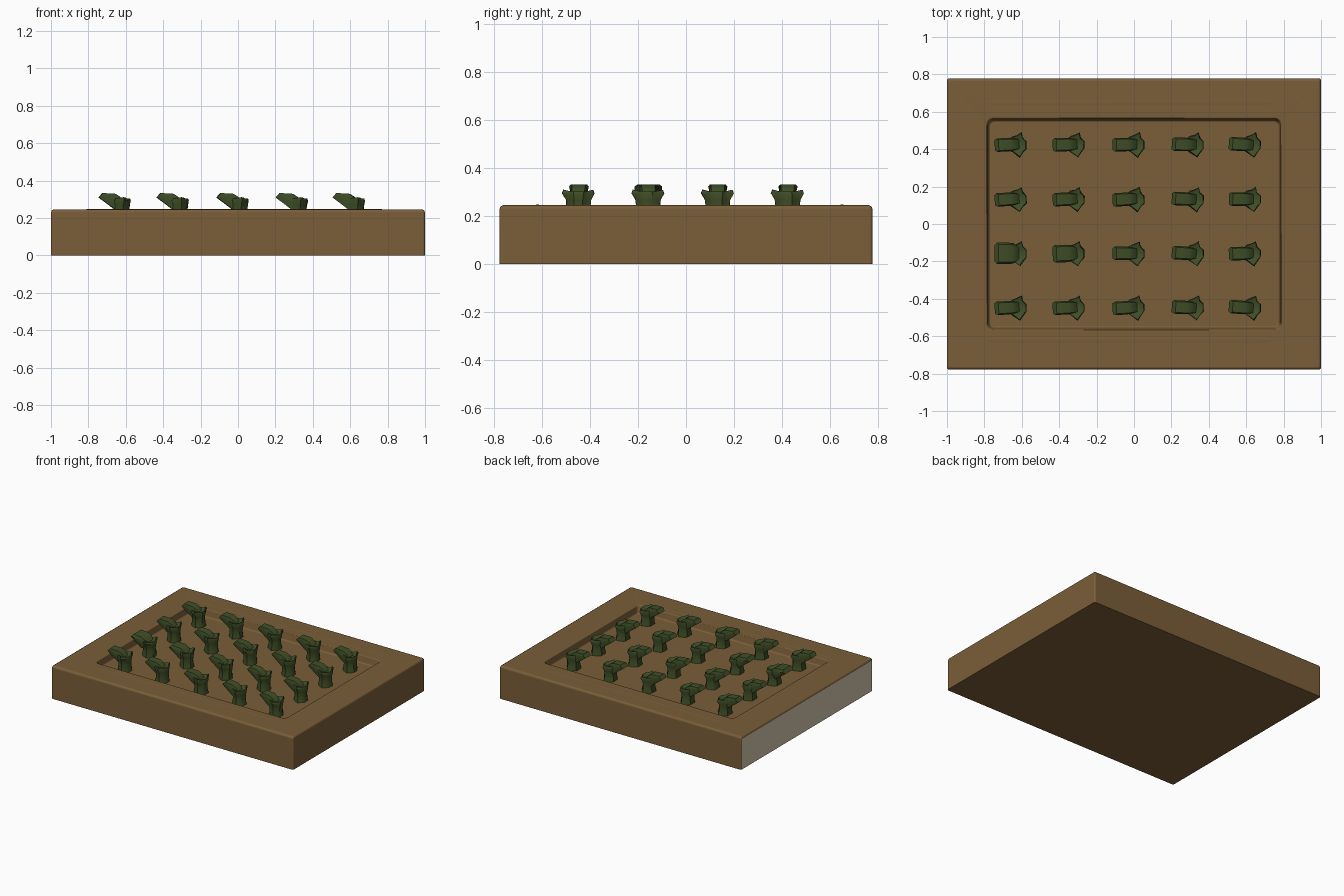
import bpy, bmesh, math, random
from mathutils import Matrix, Vector

if "Cube" in bpy.data.objects:
    bpy.data.objects.remove(bpy.data.objects["Cube"])

random.seed(4)
FLOOR = 0.19


def material(name, rgb):
    m = bpy.data.materials.new(name)
    m.diffuse_color = (*rgb, 1)
    m.use_nodes = True
    m.node_tree.nodes["Principled BSDF"].inputs["Base Color"].default_value = m.diffuse_color
    return m


brown = material("earth brown", (0.195, 0.112, 0.040))
pale = material("pale grey end", (0.64, 0.56, 0.42))
green = material("leaf green", (0.050, 0.078, 0.020))


def loft(bm, rings):
    """Skin a list of equal-length point rings and cap both ends."""
    vs = [[bm.verts.new(p) for p in r] for r in rings]
    n = len(vs[0])
    for a, b in zip(vs, vs[1:]):
        for i in range(n):
            j = (i + 1) % n
            bm.faces.new((a[i], a[j], b[j], b[i]))
    bm.faces.new(vs[0][::-1])
    bm.faces.new(vs[-1])


def finish(bm, name, mats, angle):
    bmesh.ops.recalc_face_normals(bm, faces=bm.faces)
    me = bpy.data.meshes.new(name)
    bm.to_mesh(me)
    bm.free()
    for m in mats:
        me.materials.append(m)
    ob = bpy.data.objects.new(name, me)
    bpy.context.collection.objects.link(ob)
    bpy.ops.object.select_all(action='DESELECT')
    ob.select_set(True)
    bpy.context.view_layer.objects.active = ob
    bpy.ops.object.shade_smooth_by_angle(angle=math.radians(angle))
    return ob


def rounded_rect(hx, hy, r, z, seg=4):
    pts = []
    for k, (sx, sy) in enumerate(((1, 1), (-1, 1), (-1, -1), (1, -1))):
        for i in range(seg + 1):
            a = math.pi / 2 * (k + i / seg)
            pts.append((sx * (hx - r) + r * math.cos(a),
                        sy * (hy - r) + r * math.sin(a), z))
    return pts


# Soil bed: block with softened top edge and a planting recess
bm = bmesh.new()
loft(bm, [rounded_rect(*p) for p in (
    (1.0, 0.778, 0.012, 0.0),
    (1.0, 0.778, 0.012, 0.228),
    (0.996, 0.774, 0.012, 0.240),
    (0.985, 0.763, 0.012, 0.246),
    (0.790, 0.570, 0.035, 0.246),
    (0.784, 0.564, 0.033, 0.240),
    (0.778, 0.556, 0.030, FLOOR + 0.012),
    (0.768, 0.545, 0.025, FLOOR))])
bed = finish(bm, "soil_bed", [brown, pale], 50)
# the left end wall is pale
for f in bed.data.polygons:
    if f.normal.x < -0.98 and f.area > 0.1:
        f.material_index = 1
# keep the large faces flat and the softened edges smooth
wn = bed.modifiers.new("flat_faces", 'WEIGHTED_NORMAL')
wn.keep_sharp = True
wn.weight = 100

# Low soil ridges along the front and back rim
for name, y0 in (("front_ridge", -0.62), ("back_ridge", 0.65)):
    bm = bmesh.new()
    loft(bm, [[(x, y0 - w, 0.243), (x, y0 + w, 0.243), (x, y0, 0.246 + h)]
              for x, w, h in ((-0.82, 0.01, 0), (-0.74, 0.03, 0.003),
                              (0.70, 0.03, 0.003), (0.78, 0.01, 0))])
    finish(bm, name, [brown], 60)

# Outline of the flared crown, as offsets from the seedling centre
CROWN = ((0.086, 0.018), (0.066, 0.036), (0.060, 0.065), (0.036, 0.052),
         (0.010, 0.044), (-0.008, 0.030), (-0.008, -0.030), (0.012, -0.042),
         (0.050, -0.070), (0.070, -0.040), (0.086, -0.022))


def plant(name, x, y, wide):
    bm = bmesh.new()
    c = 0.040

    def ring(k, z, tips=0.0):
        out = []
        for px, py in CROWN:
            r = math.hypot(px - c, py)
            # away from the crown's top the outline relaxes into an oval
            s = k * (1 if tips else 0.5 + 0.5 * 0.05 / r)
            lift = tips * max(0, r - 0.05) / 0.03
            out.append((c + (px - c) * s + random.uniform(-0.002, 0.002),
                        py * s + random.uniform(-0.002, 0.002), z + lift))
        return out

    # flaring stump ending in a dished crown of short leaves
    loft(bm, [ring(0.98, FLOOR - 0.01), ring(0.92, FLOOR + 0.015), ring(0.84, 0.235),
              ring(0.90, 0.268), ring(1.0, 0.292, 0.006), ring(0.92, 0.304, 0.010),
              ring(0.45, 0.294)])

    # raised thick leaf reaching left
    turn = Matrix.Rotation(random.uniform(-0.08, 0.08), 3, 'Z')
    w = 0.036 * wide
    rings = []
    for x0, z0, x1, z1, hw in ((0.035, 0.235, 0.050, 0.290, 0.030),
                               (-0.004, 0.248, 0.028, 0.314, 0.034 * wide),
                               (-0.040, 0.276, 0.004, 0.329, w),
                               (-0.085, 0.309, -0.064, 0.333, w)):
        r = []
        for t, s in ((0, -0.75), (0, 0.75), (0.6, 1), (1, 0.8), (1, -0.8), (0.6, -1)):
            r.append(turn @ Vector((x0 + (x1 - x0) * t, s * hw, z0 + (z1 - z0) * t)))
        rings.append(r)
    loft(bm, rings)
    ob = finish(bm, name, [green], 40)
    ob.location = (x, y, 0)


# Rows of seedlings
for row, y in enumerate((0.425, 0.133, -0.157, -0.447)):
    for col, x in enumerate((-0.66, -0.35, -0.03, 0.287, 0.592)):
        wide = 1.6 if (row, col) == (2, 0) else 1.3 if (row, col) == (2, 1) else 1
        plant(f"seedling_{row + 1}_{col + 1}", x, y, wide)
